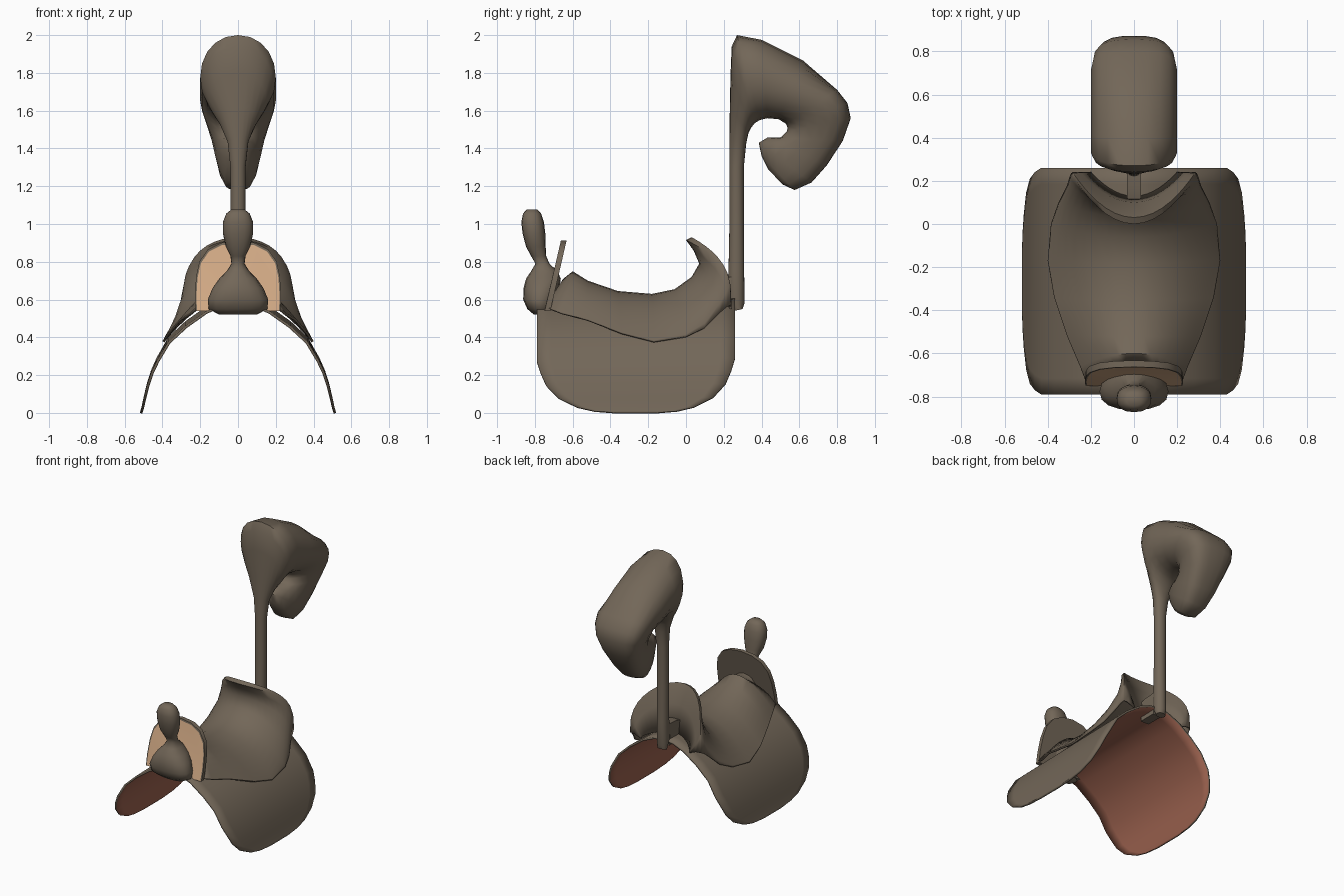
import bpy, bmesh, math

if "Cube" in bpy.data.objects:
    bpy.data.objects.remove(bpy.data.objects["Cube"])


def material(name, rgb):
    m = bpy.data.materials.new(name)
    m.diffuse_color = (*rgb, 1)
    m.use_nodes = True
    m.node_tree.nodes["Principled BSDF"].inputs["Base Color"].default_value = m.diffuse_color
    return m


BROWN = material("dark brown leather", (0.17, 0.135, 0.098))
RED = material("red brown lining", (0.34, 0.125, 0.08))
TAN = material("tan leather", (0.66, 0.41, 0.24))


def loft(name, rows, mats, closed=False, angle=60):
    """Skin rows of points; closed rows become a capped tube."""
    bm = bmesh.new()
    grid = [[bm.verts.new(p) for p in r] for r in rows]
    n = len(rows[0])
    for a, b in zip(grid, grid[1:]):
        for j in range(n if closed else n - 1):
            k = (j + 1) % n
            bm.faces.new((a[j], b[j], b[k], a[k]))
    if closed:
        bm.faces.new(grid[0])
        bm.faces.new(grid[-1])
        bmesh.ops.recalc_face_normals(bm, faces=bm.faces)
    me = bpy.data.meshes.new(name)
    bm.to_mesh(me)
    bm.free()
    for m in mats:
        me.materials.append(m)
    ob = bpy.data.objects.new(name, me)
    bpy.context.collection.objects.link(ob)
    bpy.ops.object.select_all(action='DESELECT')
    bpy.context.view_layer.objects.active = ob
    ob.select_set(True)
    bpy.ops.object.shade_smooth_by_angle(angle=math.radians(angle))
    return ob


def thicken(ob, t, inner=0):
    s = ob.modifiers.new("thickness", 'SOLIDIFY')
    s.thickness = t
    s.offset = -1
    s.material_offset = inner


# Side flaps: one arched sheet with rounded lower corners (x, z, half length)
half = [(0, .60, .525), (.08, .588, .525), (.17, .55, .525), (.28, .472, .525),
        (.37, .388, .525), (.43, .285, .525), (.46, .22, .505), (.483, .15, .475),
        (.50, .08, .41), (.511, .03, .31), (.517, .01, .22), (.52, 0, .10)]
prof = [(-x, z, h) for x, z, h in half[:0:-1]] + half
N = 14
rows = []
for x, z, h in prof:
    row = []
    for j in range(N + 1):
        t = -1 + 2 * j / N
        tilt = 0.012 * t * min(1, z / .4)
        row.append((x, -.265 + h * t, z + tilt))
    rows.append(row)
thicken(loft("side_flaps", rows, [BROWN, RED]), .014, 1)

# Seat: arched sections (top y, top z, half width, base y, base z, roundness)
sections = [(-.65, .71, .22, -.74, .56, 1.8), (-.60, .75, .25, -.66, .53, 2.1),
            (-.52, .70, .31, -.52, .495, 2.1), (-.36, .645, .37, -.34, .425, 2.1),
            (-.18, .63, .40, -.17, .38, 2.0), (-.06, .655, .385, 0, .405, 1.7),
            (.03, .72, .35, .10, .45, 1.3), (.07, .79, .31, .18, .53, .9),
            (.04, .86, .30, .215, .56, .75), (.0, .915, .292, .235, .57, .65),
            (.03, .93, .285, .24, .572, .65), (.10, .80, .25, .242, .57, .8),
            (.13, .60, .20, .242, .55, 1.0)]
rows = []
for yt, zt, w, yb, zb, p in sections:
    row = []
    for j in range(21):
        a = math.pi / 2 * (1 - j / 10)
        c = max(0, math.cos(a)) ** p
        row.append((w * math.sin(a), yt + (yb - yt) * math.sin(a) ** 2, zb + (zt - zb) * c))
    rows.append(row)
thicken(loft("seat", rows, [BROWN]), .012)

# Pommel: leaning arch plate with a tan front
side = [(.225, .54), (.228, .62), (.222, .72), (.205, .80), (.16, .865), (.09, .90)]
arch = side + [(0, .912)] + [(-x, z) for x, z in side[::-1]]


def plate_row(scale, back):
    return [(x * scale, -.75 + .23 * (z - .54) + back,
             .54 + (z - .54) * scale) for x, z in arch]


pommel = loft("pommel", [plate_row(.965, 0), plate_row(1, .002), plate_row(1, .032)],
              [BROWN, TAN], True, 35)
for f in pommel.data.polygons:
    if len(f.vertices) > 4 and f.normal.y < 0:
        f.material_index = 1


def ring(n, fn, e=.85):
    out = []
    for k in range(n):
        a = 2 * math.pi * k / n
        c, s = math.cos(a), math.sin(a)
        out.append(fn(math.copysign(abs(c) ** e, c), math.copysign(abs(s) ** e, s)))
    return out


# Horn: flared foot, thin neck and knob (z, centre y, half width, half depth)
horn = [(.52, -.765, .10, .04), (.55, -.77, .155, .07), (.60, -.777, .16, .085),
        (.66, -.765, .135, .095), (.71, -.755, .10, .092), (.75, -.75, .06, .07),
        (.79, -.76, .035, .037), (.83, -.78, .04, .04), (.88, -.795, .065, .052),
        (.95, -.805, .08, .06), (1.01, -.812, .08, .06), (1.055, -.815, .062, .048),
        (1.077, -.815, .035, .028)]
loft("horn", [ring(16, lambda c, s: (rx * c, y + ry * s, z)) for z, y, rx, ry in horn],
     [BROWN], True)

# Post and curled headrest: outer (y, z), inner (y, z), half width
hook = [(.255, .54, .30, .55, .035), (.215, .62, .31, .58, .04), (.225, .75, .308, .75, .04),
        (.23, 1.0, .306, 1.0, .04), (.23, 1.3, .306, 1.3, .04), (.23, 1.45, .318, 1.42, .055),
        (.232, 1.62, .33, 1.48, .10), (.236, 1.80, .345, 1.51, .15),
        (.242, 1.94, .365, 1.535, .185), (.27, 2.0, .39, 1.55, .20),
        (.40, 1.975, .43, 1.56, .20), (.62, 1.865, .49, 1.555, .20),
        (.80, 1.71, .53, 1.53, .20), (.855, 1.64, .537, 1.51, .19),
        (.872, 1.56, .535, 1.49, .17), (.83, 1.44, .50, 1.458, .14),
        (.745, 1.31, .43, 1.457, .12), (.665, 1.22, .385, 1.43, .10),
        (.575, 1.18, .40, 1.36, .075), (.51, 1.21, .435, 1.29, .045)]
rows = []
for i, (yo, zo, yi, zi, w) in enumerate(hook):
    bulge = .35 if i > 11 else 0  # the curl is widest near its outer side
    rows.append(ring(20, lambda c, s: (
        w * c, (yo + yi) / 2 + (yo - yi) / 2 * (s + bulge * c * c),
        (zo + zi) / 2 + (zo - zi) / 2 * (s + bulge * c * c)), .95))
loft("post_and_headrest", rows, [BROWN], True)

# Short strut tying the post to the back of the seat
strut = [(.11, .70), (.16, .715), (.24, .72)]
loft("post_strut", [[(-.033, y, .56), (.033, y, .56), (.033, y, z), (-.033, y, z)]
                    for y, z in strut], [BROWN], True, 30)
